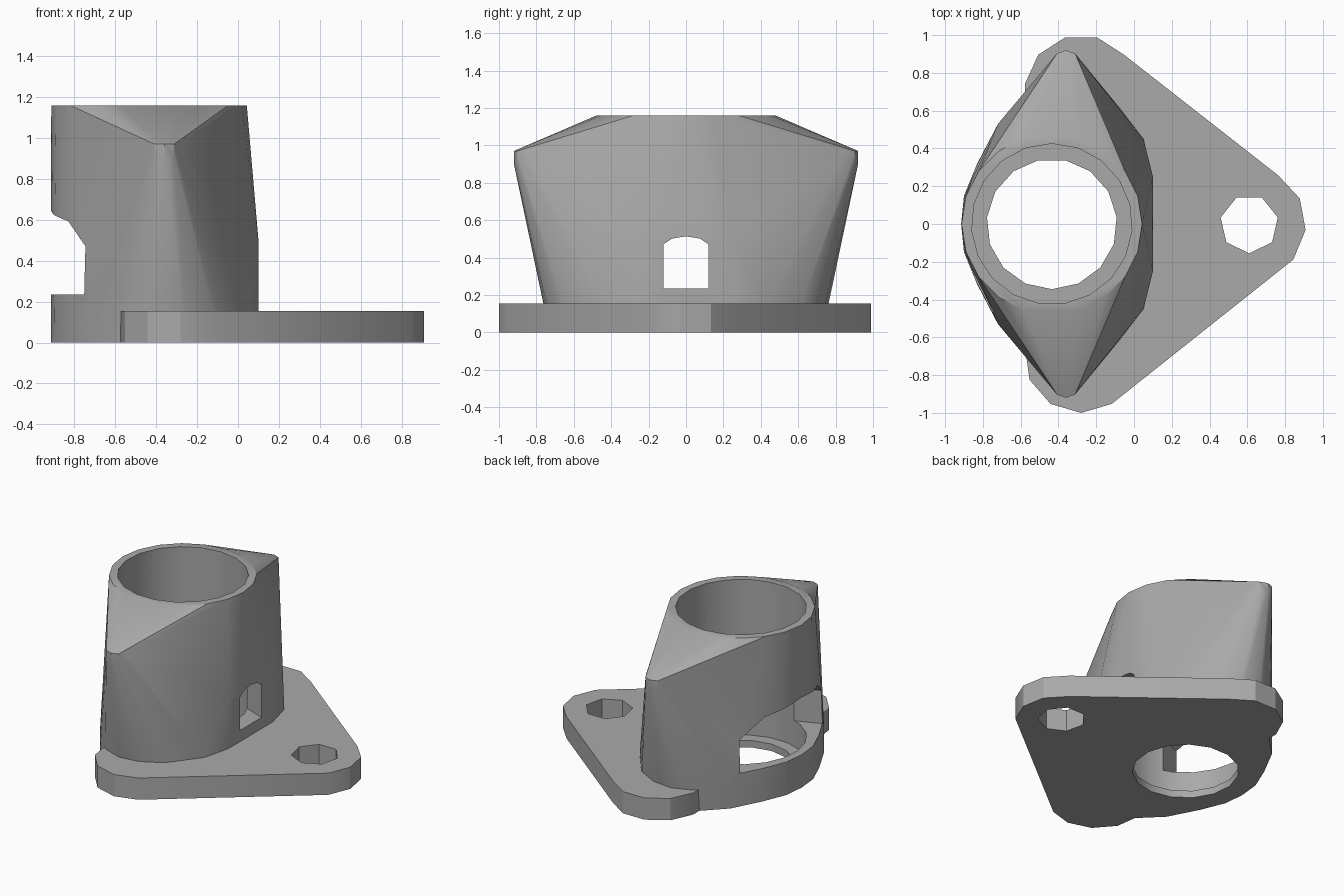
import bpy, bmesh
from math import cos, sin, pi, radians

cube = bpy.data.objects.get("Cube")
if cube:
    bpy.data.objects.remove(cube, do_unlink=True)

grey = bpy.data.materials.new("plain_grey")
grey.use_nodes = True
colour = (0.4, 0.4, 0.4, 1)
grey.diffuse_color = colour
grey.node_tree.nodes["Principled BSDF"].inputs["Base Color"].default_value = colour

BORE_X = -0.435
TIP_X = 0.61


def ring(x, y, r, n, z, start=-90):
    a0 = radians(start)
    return [(x + r * cos(a0 + 2 * pi * i / n), y + r * sin(a0 + 2 * pi * i / n), z)
            for i in range(n)]


def cylinder_points(x, y, r, n, z0, z1, start=-90):
    return ring(x, y, r, n, z0, start) + ring(x, y, r, n, z1, start)


def hull(name, points):
    """Convex solid around a set of points, with flat regions merged."""
    bm = bmesh.new()
    for p in points:
        bm.verts.new(p)
    res = bmesh.ops.convex_hull(bm, input=bm.verts[:])
    inside = {g for g in res["geom_interior"] + res["geom_unused"]
              if isinstance(g, bmesh.types.BMVert)}
    bmesh.ops.delete(bm, geom=list(inside), context='VERTS')
    bmesh.ops.dissolve_limit(bm, angle_limit=radians(0.5),
                             verts=bm.verts[:], edges=bm.edges[:])
    bmesh.ops.recalc_face_normals(bm, faces=bm.faces[:])
    me = bpy.data.meshes.new(name)
    bm.to_mesh(me)
    bm.free()
    me.materials.append(grey)
    ob = bpy.data.objects.new(name, me)
    bpy.context.collection.objects.link(ob)
    return ob


def cut(ob, cutters):
    bpy.ops.object.select_all(action='DESELECT')
    bpy.context.view_layer.objects.active = ob
    ob.select_set(True)
    for c in cutters:
        mod = ob.modifiers.new(c.name, 'BOOLEAN')
        mod.operation = 'DIFFERENCE'
        mod.solver = 'EXACT'
        mod.object = c
        bpy.ops.object.modifier_apply(modifier=mod.name)
    bpy.ops.object.shade_smooth_by_angle(angle=radians(30))


# Mounting plate: three rounded corners
plate_points = cylinder_points(TIP_X, 0, 0.3, 11, 0, 0.155, -6)
for side in (-1, 1):
    plate_points += cylinder_points(-0.28, side * 0.7, 0.3, 11, 0, 0.155)
plate = hull("mounting_plate", plate_points)

# Socket body: wide foot, round mouth and two side wings
half_foot = [(0.1, 0.25), (0.05, 0.45), (-0.08, 0.62), (-0.25, 0.71), (-0.42, 0.73),
             (-0.58, 0.67), (-0.72, 0.53), (-0.83, 0.32), (-0.9, 0.15), (-0.915, 0)]
body_points = ring(BORE_X, 0, 0.478, 20, 1.16)
for side in (-1, 1):
    body_points += [(x, side * y, z) for x, y in half_foot for z in (0, 0.155)]
    body_points.append((0.1, side * 0.25, 0.5))
    body_points += cylinder_points(-0.36, side * 0.845, 0.075, 9, 0.9, 0.97, side * 90)
body = hull("socket_body", body_points)

# Cutters: stepped bore, screw hole and the tunnel widening to one side
bore = hull("bore_cutter", cylinder_points(BORE_X, 0, 0.425, 19, 0.05, 1.4, 90))
floor_hole = hull("floor_hole_cutter", cylinder_points(BORE_X, 0, 0.345, 15, -0.2, 0.2))
screw = hull("screw_hole_cutter", cylinder_points(TIP_X, 0, 0.155, 7, -0.2, 0.4))
tunnel_points = []
for x, half, peak in ((0.2, 0.08, 0.5), (-1.0, 0.565, 0.655)):
    for side in (-1, 1):
        tunnel_points += [(x, side * half, 0.235), (x, side * half, 0.47),
                          (x, side * half * 0.6, 0.47 + (peak - 0.47) * 0.75)]
    tunnel_points.append((x, 0, peak))
tunnel = hull("tunnel_cutter", tunnel_points)

cut(body, [bore, floor_hole, tunnel])
cut(plate, [bore, floor_hole, screw])
for c in (bore, floor_hole, screw, tunnel):
    bpy.data.objects.remove(c, do_unlink=True)
